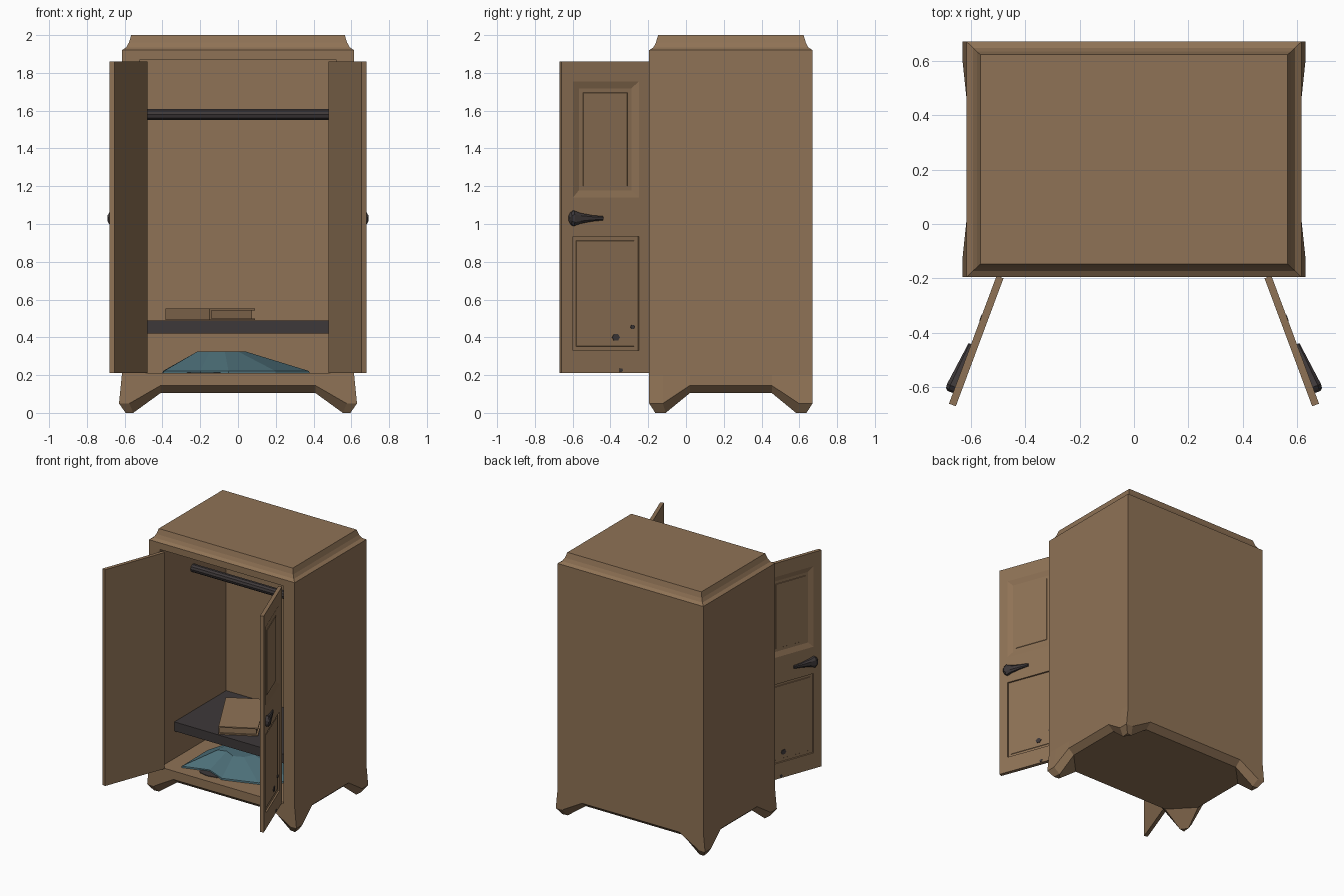
import bpy, bmesh, math

if "Cube" in bpy.data.objects:
    bpy.data.objects.remove(bpy.data.objects["Cube"])

def material(name, rgb):
    m = bpy.data.materials.new(name)
    m.diffuse_color = (*rgb, 1)
    m.use_nodes = True
    m.node_tree.nodes["Principled BSDF"].inputs["Base Color"].default_value = m.diffuse_color
    return m

WOOD = material("brown wood", (0.275, 0.17, 0.092))
DARK = material("dark grey", (0.048, 0.040, 0.041))
TEAL = material("teal cloth", (0.072, 0.155, 0.185))

def finish(bm, name, mat):
    bmesh.ops.recalc_face_normals(bm, faces=bm.faces[:])
    me = bpy.data.meshes.new(name)
    bm.to_mesh(me)
    bm.free()
    me.materials.append(mat)
    ob = bpy.data.objects.new(name, me)
    bpy.context.collection.objects.link(ob)
    return ob

def box(name, mat, lo, hi):
    bm = bmesh.new()
    bmesh.ops.create_cube(bm, size=1)
    for v in bm.verts:
        v.co = [(a + b) / 2 + c * (b - a) for a, b, c in zip(lo, hi, v.co)]
    return finish(bm, name, mat)

def loft(name, mat, rings, cap=(True, True)):
    bm = bmesh.new()
    vs = [[bm.verts.new(p) for p in r] for r in rings]
    n = len(rings[0])
    for a, b in zip(vs, vs[1:]):
        for i in range(n):
            bm.faces.new((a[i], a[(i + 1) % n], b[(i + 1) % n], b[i]))
    if cap[0]:
        bm.faces.new(vs[0])
    if cap[1]:
        bm.faces.new(vs[-1])
    return finish(bm, name, mat)

# ---- cabinet: outer shell with flared feet, chamfered apron and moulded crown
CY = 0.2375
def ring(front, foot_f, corner, foot_s, side):
    """16-point ring, mirrored from one quadrant; points are (half x, half y, z)."""
    q = [front, foot_f, corner, foot_s, side]
    pts = []
    for sx, sy, order in ((1, -1, q), (1, 1, q[::-1]), (-1, 1, q), (-1, -1, q[::-1])):
        pts += [(sx * x, CY + sy * y, z) for x, y, z in order]
    return pts

def plain(hx, hy, z):
    fx, fy = hx / 0.615, hy / 0.4325
    return ring((0.41 * fx, hy, z), (0.575 * fx, hy, z), (hx, hy, z),
                (hx, 0.36 * fy, z), (hx, 0.217 * fy, z))

inner = ring((0.41, 0.385, 0.105), (0.555, 0.395, 0.0), (0.595, 0.40, 0.0),
             (0.59, 0.345, 0.0), (0.57, 0.217, 0.105))
outer = ring((0.41, 0.4325, 0.145), (0.575, 0.4325, 0.05), (0.63, 0.4325, 0.05),
             (0.63, 0.36, 0.05), (0.615, 0.217, 0.145))
bm = bmesh.new()
rings = [inner, outer, plain(0.615, 0.4325, 0.2), plain(0.615, 0.4325, 1.92),
         plain(0.592, 0.41, 1.935), plain(0.578, 0.397, 1.96), plain(0.565, 0.385, 2.0)]
vs = [[bm.verts.new(p) for p in r] for r in rings]
for a, b in zip(vs, vs[1:]):
    for i in range(20):
        j = (i + 1) % 20
        bm.faces.new((a[i], a[j], b[j], b[i]))
bm.faces.new(vs[-1])
low = vs[0]
for k in range(0, 20, 5):                      # undersides of the feet
    bm.faces.new(low[k + 1:k + 4])
    bm.faces.new((low[k], low[k + 1], low[k + 3], low[k + 4]))
bm.faces.new([low[k + e] for k in range(0, 20, 5) for e in (0, 4)])
cabinet = finish(bm, "cabinet", WOOD)

# hollow interior
cutter = box("interior_cutter", WOOD, (-0.52, -0.4, 0.21), (0.52, 0.6, 1.87))
cutter.hide_render = True
mod = cabinet.modifiers.new("hollow", 'BOOLEAN')
mod.operation = 'DIFFERENCE'
mod.solver = 'EXACT'
mod.object = cutter
bpy.context.view_layer.objects.active = cabinet
bpy.ops.object.modifier_apply(modifier="hollow")
bpy.data.objects.remove(cutter)

# ---- doors, handles and dents, in door space: u along door, n outward, z up
def door_point(s, u, n, z):
    return (s * (0.505 + 0.349 * u + 0.937 * n), -0.19 - 0.937 * u + 0.349 * n, z)

def make_door(s, side):
    us = [0, 0.064, 0.436, 0.502]
    zs = [0.21, 0.33, 0.935, 1.14, 1.755, 1.86]
    bm = bmesh.new()
    g = [[bm.verts.new((u, 0, z)) for z in zs] for u in us]
    panels = []
    for i in range(3):
        for j in range(5):
            f = bm.faces.new((g[i][j], g[i + 1][j], g[i + 1][j + 1], g[i][j + 1]))
            if i == 1 and j in (1, 3):
                panels.append(f)
    # back and rim
    b = {}
    for i, u in enumerate(us):
        for j, z in enumerate(zs):
            if i in (0, 3) or j in (0, 5):
                b[i, j] = bm.verts.new((u, -0.027, z))
    loop = ([(i, 0) for i in range(3)] + [(3, j) for j in range(5)] +
            [(i, 5) for i in range(3, 0, -1)] + [(0, j) for j in range(5, 0, -1)])
    for p, q in zip(loop, loop[1:] + loop[:1]):
        bm.faces.new((g[p[0]][p[1]], g[q[0]][q[1]], b[q], b[p]))
    bm.faces.new([b[p] for p in loop])
    # sunk panels with a slightly raised centre
    for f in panels:
        for width, n in ((0.038, -0.012), (0.022, -0.012), (0.002, -0.009)):
            bmesh.ops.inset_individual(bm, faces=[f], thickness=width, use_even_offset=True)
            for v in f.verts:
                v.co.y = n
    for v in bm.verts:
        v.co = door_point(s, *v.co)
    finish(bm, side + "_door", WOOD)

    # lever handle
    rings = []
    for u, h, n in ((0.268, 0.011, 0.010), (0.33, 0.016, 0.018), (0.40, 0.028, 0.027),
                    (0.437, 0.041, 0.032), (0.452, 0.030, 0.030), (0.46, 0.014, 0.022)):
        sec = ((-1, 0), (-1, 0.6), (-0.5, 1), (0.5, 1), (1, 0.6), (1, 0))
        rings.append([door_point(s, u, n * c, 1.03 + h * a) for a, c in sec])
    loft(side + "_handle", DARK, rings)

    # small dark dents near the foot of the door
    for k, (u, z, r, n) in enumerate(((0.19, 0.40, 0.022, -0.005),
                                      (0.096, 0.455, 0.013, -0.003),
                                      (0.165, 0.226, 0.012, 0.002))):
        rr = [[door_point(s, u + r * math.cos(a * math.pi / 3), m,
                          z + 0.9 * r * math.sin(a * math.pi / 3)) for a in range(6)]
              for m in (n - 0.008, n)]
        loft("%s_door_dent_%d" % (side, k + 1), DARK, rr)

make_door(1, "right")
make_door(-1, "left")

# ---- hanging rail and shelf
loft("hanging_rail", DARK,
     [[(x, 0.2 + 0.03 * math.cos(a * math.pi / 5), 1.58 + 0.03 * math.sin(a * math.pi / 5))
       for a in range(10)] for x in (-0.52, 0.52)])
box("shelf", DARK, (-0.52, -0.025, 0.42), (0.52, 0.6, 0.49))

# ---- book lying turned on the shelf: two covers, a spine and pages
def book_part(name, lo, hi):
    ob = box(name, WOOD, lo, hi)
    ob.location = (-0.15, -0.02, 0.49)
    ob.rotation_euler.z = math.radians(29)
book_part("book_bottom_cover", (0, 0, 0.001), (0.275, 0.48, 0.01))
book_part("book_top_cover", (0, 0, 0.053), (0.275, 0.48, 0.062))
book_part("book_spine", (0, 0, 0.01), (0.01, 0.48, 0.053))
book_part("book_pages", (0.01, 0.012, 0.01), (0.262, 0.468, 0.053))

# ---- folded cloth heaped on the floor
base = [(-0.395, -0.12), (-0.2, -0.06), (-0.05, -0.125), (0.2, -0.04), (0.38, 0.12),
        (0.25, 0.36), (0.02, 0.45), (-0.22, 0.42), (-0.4, 0.2)]
def cloth_ring(z, k, cx=-0.085, cy=0.16):
    return [(cx + (x - cx) * k, cy + (y - cy) * k, z) for x, y in base]
top = [(-0.215, 0.06), (-0.15, 0.08), (-0.07, 0.04), (0.0, 0.07), (0.04, 0.14),
       (0.03, 0.24), (-0.06, 0.3), (-0.15, 0.29), (-0.215, 0.2)]
loft("heaped_cloth", TEAL, [cloth_ring(0.211, 1), cloth_ring(0.222, 0.99),
                            [(x, y, 0.325) for x, y in top]])

# dark scrap beside the cloth
loft("floor_scrap", DARK, [[(-0.17 + 0.1 * math.cos(a * math.pi / 4),
                             -0.08 + 0.05 * math.sin(a * math.pi / 4), z)
                            for a in range(8)] for z in (0.209, 0.214)])
